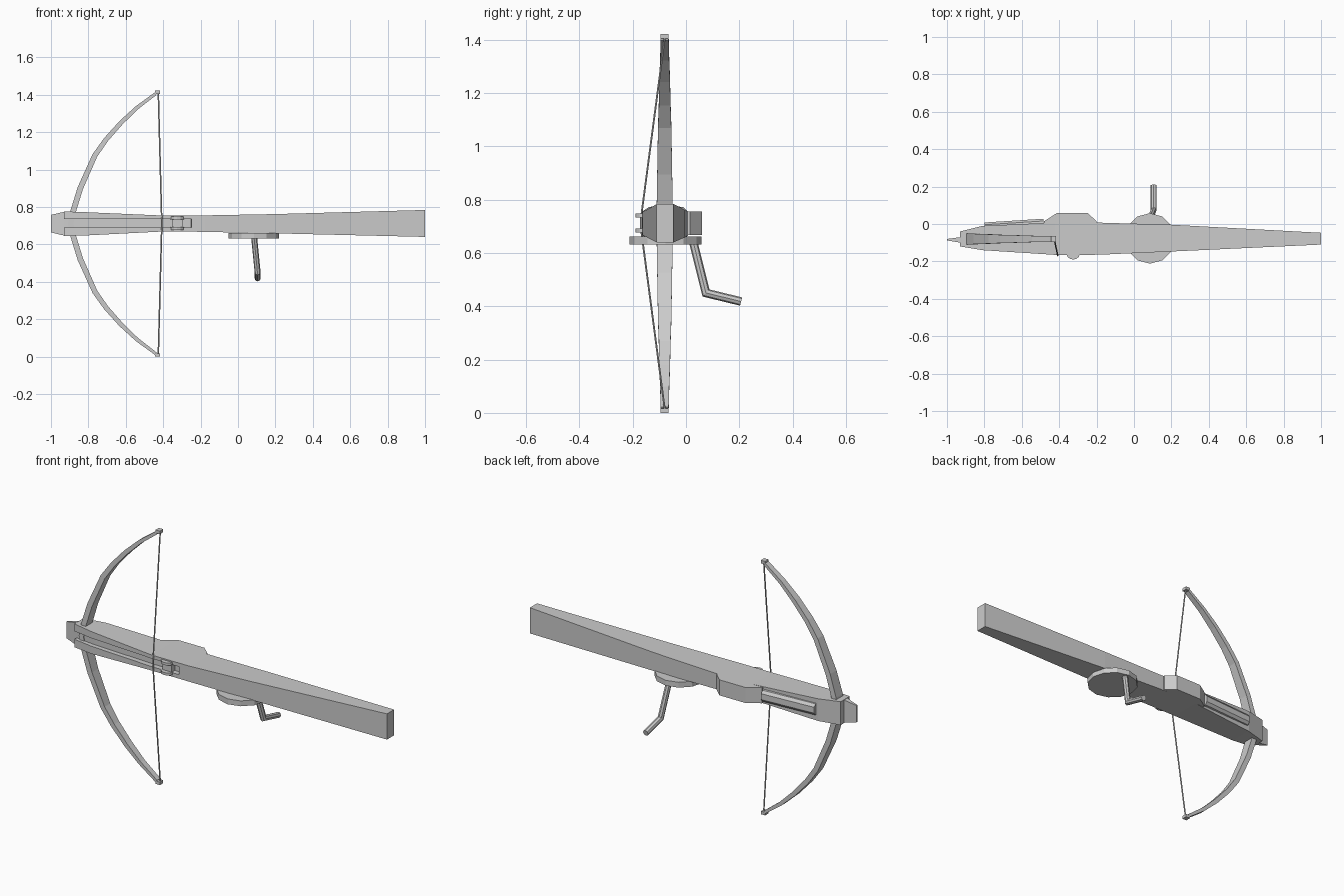
import bpy, bmesh, math
from mathutils import Vector

if "Cube" in bpy.data.objects:
    bpy.data.objects.remove(bpy.data.objects["Cube"])

grey = bpy.data.materials.new("plain grey")
grey.diffuse_color = (0.60, 0.60, 0.60, 1)
grey.use_nodes = True
grey.node_tree.nodes["Principled BSDF"].inputs["Base Color"].default_value = grey.diffuse_color
MID_Z = 0.711


def make(name, bm):
    bmesh.ops.recalc_face_normals(bm, faces=bm.faces)
    me = bpy.data.meshes.new(name)
    bm.to_mesh(me)
    bm.free()
    me.materials.append(grey)
    ob = bpy.data.objects.new(name, me)
    bpy.context.collection.objects.link(ob)
    return ob


def loft(name, rings):
    """Skin a row of equal-length cross-sections and cap both ends."""
    bm = bmesh.new()
    vs = [[bm.verts.new(p) for p in r] for r in rings]
    n = len(rings[0])
    for a, b in zip(vs, vs[1:]):
        for i in range(n):
            j = (i + 1) % n
            bm.faces.new((a[i], a[j], b[j], b[i]))
    bm.faces.new(vs[0])
    bm.faces.new(vs[-1])
    return make(name, bm)


def rect(x, y0, y1, z0, z1):
    return [(x, y0, z0), (x, y1, z0), (x, y1, z1), (x, y0, z1)]


def box(name, x0, x1, y0, y1, z0, z1):
    return loft(name, [rect(x0, y0, y1, z0, z1), rect(x1, y0, y1, z0, z1)])


def plate(name, outline, z0, z1):
    return loft(name, [[(x, y, z) for x, y in outline] for z in (z0, z1)])


def tube(name, pts, r, sides):
    pts = [Vector(p) for p in pts]
    rings = []
    for i, p in enumerate(pts):
        d0 = (p - pts[max(i - 1, 0)]).normalized()
        d1 = (pts[min(i + 1, len(pts) - 1)] - p).normalized()
        t = (d0 + d1).normalized()
        u = Vector((1, 0, 0))
        u = (u - t * u.dot(t)).normalized()
        v = t.cross(u)
        k = r / max(t.dot(d1 if d1.length else d0), 0.5)
        rings.append([p + u * r * math.cos(a) + v * k * math.sin(a)
                      for a in (2 * math.pi * s / sides for s in range(sides))])
    return loft(name, rings)


# Stock: tapered bar with a bolt groove along its string side
G0, G1 = 0.69, 0.735


def stock_ring(x, y0, y1, z0, z1, floor):
    return [(x, y0, z0), (x, y1, z0), (x, y1, z1), (x, y0, z1),
            (x, y0, G1), (x, floor, G1), (x, floor, G0), (x, y0, G0)]


loft("stock", [stock_ring(*s) for s in (
    (-0.93, -0.12, -0.04, 0.645, 0.776, -0.10),
    (-0.81, -0.14, -0.01, 0.648, 0.772, -0.115),
    (-0.42, -0.165, 0.008, 0.668, 0.755, -0.135),
    (-0.25, -0.165, 0.008, 0.668, 0.755, -0.135),
    (-0.249, -0.165, 0.008, 0.668, 0.755, -0.165),
    (-0.18, -0.164, 0.007, 0.667, 0.755, -0.164),
    (0.2, -0.147, -0.004, 0.659, 0.762, -0.147),
    (1.0, -0.11, -0.047, 0.64, 0.784, -0.11))])

# Wedge at the nose, level with the groove floor
loft("nose_wedge", [rect(-1.0, -0.088, -0.08, 0.664, 0.758),
                    rect(-0.925, -0.10, -0.07, 0.646, 0.775)])

# Raised block and fore grip on the back of the stock
plate("lock_block", [(-0.48, 0.0), (-0.48, 0.015), (-0.41, 0.06), (-0.25, 0.06),
                     (-0.2, 0.015), (-0.2, 0.0)], 0.668, 0.755)


def grip_ring(x, y):
    return [(x, -0.02, 0.675), (x, y - 0.012, 0.68), (x, y, 0.695),
            (x, y, 0.728), (x, y - 0.012, 0.743), (x, -0.02, 0.748)]


loft("fore_grip", [grip_ring(-0.8, 0.008), grip_ring(-0.485, 0.028)])

# Nut: two round-topped prongs that hold the string
prong = [(-0.325 + 0.035 * math.cos(a), -0.16 + 0.03 * math.sin(a))
         for a in (-math.pi * i / 6 for i in range(7))]
for side, z in (("lower", 0.678), ("upper", 0.734)):
    plate("nut_prong_" + side, prong, z, z + 0.014)
box("nut_base", -0.353, -0.297, -0.165, -0.12, 0.68, 0.745)

# Bow: half outline (height above centre, x, half width, half thickness), mirrored
half = [(0.0, -0.895, 0.03, 0.015), (0.07, -0.88, 0.03, 0.015),
        (0.19, -0.843, 0.028, 0.015), (0.365, -0.765, 0.025, 0.014),
        (0.45, -0.705, 0.022, 0.013), (0.54, -0.625, 0.02, 0.012),
        (0.62, -0.54, 0.017, 0.010), (0.695, -0.44, 0.015, 0.008)]
arc = [(-h, x, w, t) for h, x, w, t in half[:0:-1]] + half
rings = []
for i, (h, x, w, t) in enumerate(arc):
    a, b = arc[max(i - 1, 0)], arc[min(i + 1, len(arc) - 1)]
    n = Vector((b[0] - a[0], 0, a[1] - b[1])).normalized() * t
    c = Vector((x, -0.08, MID_Z + h))
    rings.append([c + n + Vector((0, w, 0)), c + n - Vector((0, w, 0)),
                  c - n - Vector((0, w, 0)), c - n + Vector((0, w, 0))])
loft("bow", rings)

# Bow tips and string
for side, s in (("lower", -1), ("upper", 1)):
    box("bow_tip_" + side, -0.445, -0.418, -0.095, -0.065,
        *sorted((MID_Z + s * 0.694, MID_Z + s * 0.711)))
tube("string", [(-0.426, -0.08, MID_Z - 0.695), (-0.408, -0.169, MID_Z - 0.02),
                (-0.408, -0.169, MID_Z + 0.02), (-0.426, -0.08, MID_Z + 0.695)], 0.004, 6)

# Winding wheel under the stock, with its crank handle
wheel = [(0.085 + 0.135 * math.cos(a), -0.077 + 0.135 * math.sin(a))
         for a in (2 * math.pi * i / 12 for i in range(12))]
plate("wheel", wheel, 0.632, 0.662)
tube("crank", [(0.085, 0.025, 0.65), (0.105, 0.075, 0.45), (0.105, 0.207, 0.418)], 0.016, 8)
